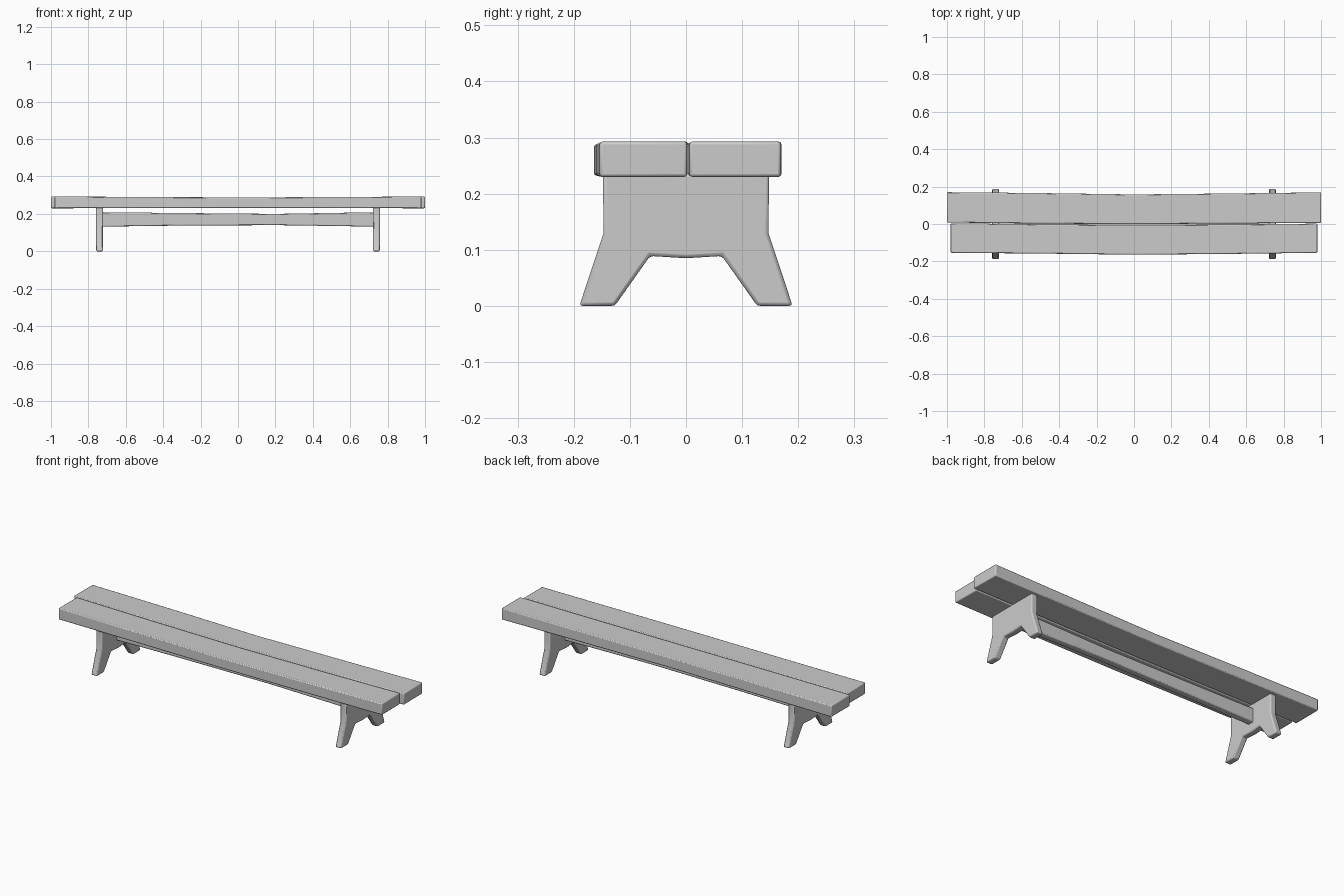
import bpy, bmesh

if "Cube" in bpy.data.objects:
    bpy.data.objects.remove(bpy.data.objects["Cube"])


def finish(name, bm, bevel, segments=2):
    bmesh.ops.recalc_face_normals(bm, faces=bm.faces)
    mesh = bpy.data.meshes.new(name)
    bm.to_mesh(mesh)
    bm.free()
    ob = bpy.data.objects.new(name, mesh)
    bpy.context.collection.objects.link(ob)
    mod = ob.modifiers.new("soft_edges", 'BEVEL')
    mod.width = bevel
    mod.segments = segments
    mod.limit_method = 'ANGLE'
    bpy.ops.object.select_all(action='DESELECT')
    ob.select_set(True)
    bpy.context.view_layer.objects.active = ob
    bpy.ops.object.shade_smooth_by_angle()
    return ob


def beam(name, stations, bevel):
    """Loft rectangles given as (x, y0, y1, z0, z1)."""
    bm = bmesh.new()
    rings = [[bm.verts.new((x, y, z)) for y, z in
              ((y0, z0), (y1, z0), (y1, z1), (y0, z1))]
             for x, y0, y1, z0, z1 in stations]
    for a, b in zip(rings, rings[1:]):
        for i in range(4):
            j = (i + 1) % 4
            bm.faces.new((a[i], a[j], b[j], b[i]))
    bm.faces.new(rings[0])
    bm.faces.new(rings[-1])
    return finish(name, bm, bevel)


# Seat planks, gently hand-cut
beam("back_plank", [(-1.0, 0.008, 0.17, 0.23, 0.293),
                    (-0.55, 0.003, 0.166, 0.231, 0.291),
                    (0.0, -0.001, 0.158, 0.232, 0.288),
                    (0.5, 0.003, 0.163, 0.231, 0.290),
                    (1.0, 0.006, 0.169, 0.23, 0.293)], 0.005)
beam("front_plank", [(-0.98, -0.154, 0.004, 0.23, 0.293),
                     (-0.5, -0.158, -0.002, 0.231, 0.290),
                     (0.0, -0.164, -0.006, 0.232, 0.288),
                     (0.5, -0.160, -0.003, 0.231, 0.290),
                     (0.98, -0.154, 0.002, 0.23, 0.293)], 0.005)

# Stretcher between the legs
beam("stretcher", [(-0.735, -0.018, 0.018, 0.132, 0.209),
                   (-0.35, -0.018, 0.018, 0.137, 0.205),
                   (0.2, -0.018, 0.018, 0.140, 0.200),
                   (0.735, -0.018, 0.018, 0.132, 0.209)], 0.005)

# Splayed trestle legs
half = [(0.148, 0.236), (0.147, 0.13), (0.19, 0.0), (0.127, 0.0), (0.064, 0.089)]
outline = half + [(0.0, 0.085)] + [(-y, z) for y, z in reversed(half)]
for side, x in (("left", -0.74), ("right", 0.74)):
    bm = bmesh.new()
    face = bm.faces.new([bm.verts.new((x - 0.018, y, z)) for y, z in outline])
    ext = bmesh.ops.extrude_face_region(bm, geom=[face], use_keep_orig=True)
    bmesh.ops.translate(bm, vec=(0.036, 0, 0),
                        verts=[v for v in ext["geom"] if isinstance(v, bmesh.types.BMVert)])
    finish(side + "_trestle", bm, 0.006)
